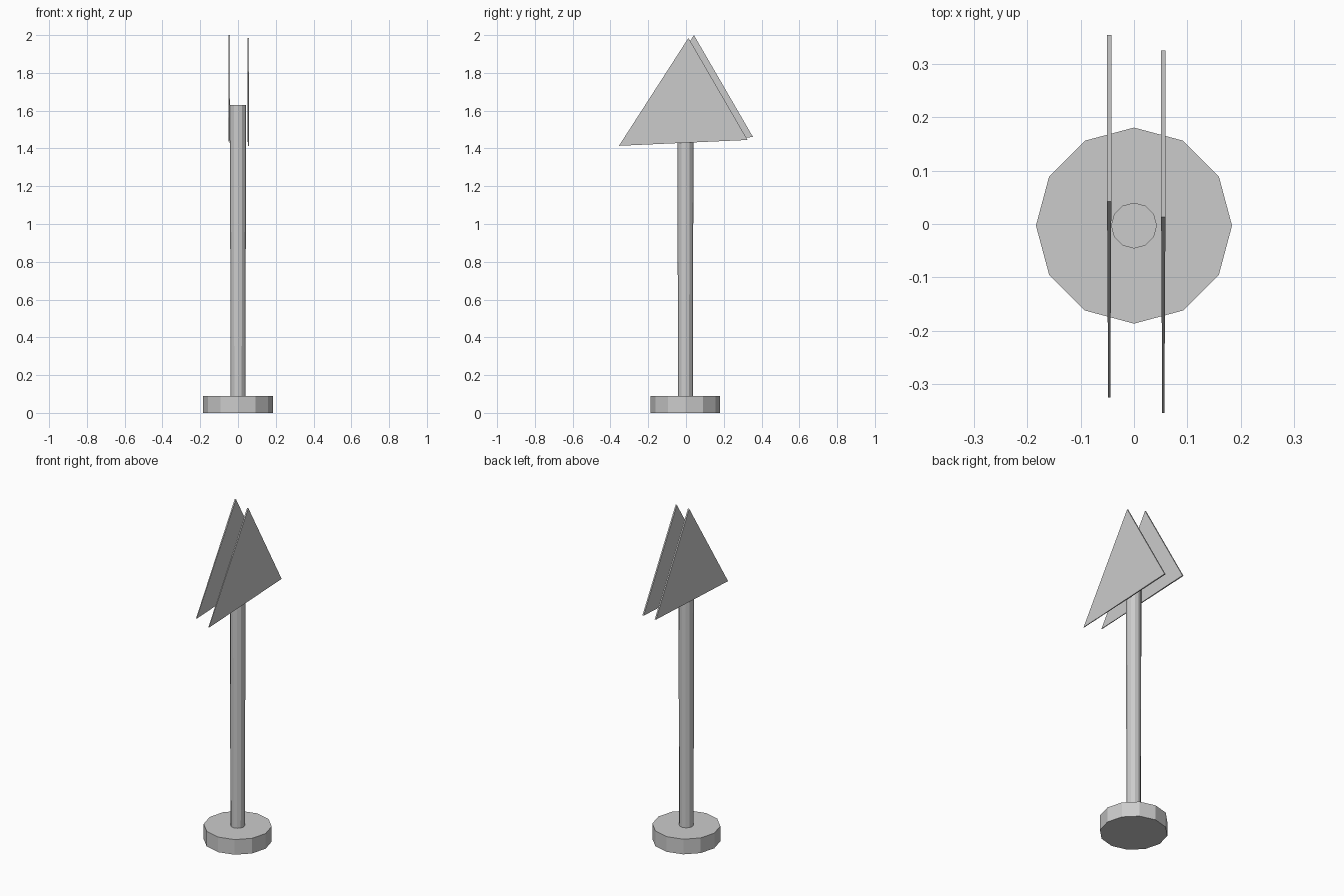
import bpy, bmesh

if "Cube" in bpy.data.objects:
    bpy.data.objects.remove(bpy.data.objects["Cube"])


def cone(name, r_bottom, r_top, z0, z1):
    """Twelve-sided upright post section with flat caps."""
    bpy.ops.mesh.primitive_cone_add(vertices=12, radius1=r_bottom, radius2=r_top,
                                    depth=z1 - z0, location=(0, -0.003, (z0 + z1) / 2))
    bpy.context.object.name = name


def plate(name, x, dy, dz):
    """Thin triangular sign plate, slightly thinner at its front corner."""
    corners = [(-0.355, 1.414, 0.002), (0.326, 1.445, 0.004), (0.013, 1.985, 0.004)]
    bm = bmesh.new()
    left = [bm.verts.new((x - h, y + dy, z + dz)) for y, z, h in corners]
    right = [bm.verts.new((x + h, y + dy, z + dz)) for y, z, h in corners]
    bm.faces.new(left)
    bm.faces.new(right)
    for i in range(3):
        j = (i + 1) % 3
        bm.faces.new((left[i], left[j], right[j], right[i]))
    bmesh.ops.recalc_face_normals(bm, faces=bm.faces)
    mesh = bpy.data.meshes.new(name)
    bm.to_mesh(mesh)
    bm.free()
    bpy.context.collection.objects.link(bpy.data.objects.new(name, mesh))


# Foot and pole
cone("base", 0.184, 0.184, 0.0, 0.09)
cone("pole", 0.039, 0.043, 0.08, 1.63)

# Two triangular plates either side of the pole top
plate("right_sign_plate", 0.055, 0, 0)
plate("left_sign_plate", -0.0465, 0.029, 0.015)
